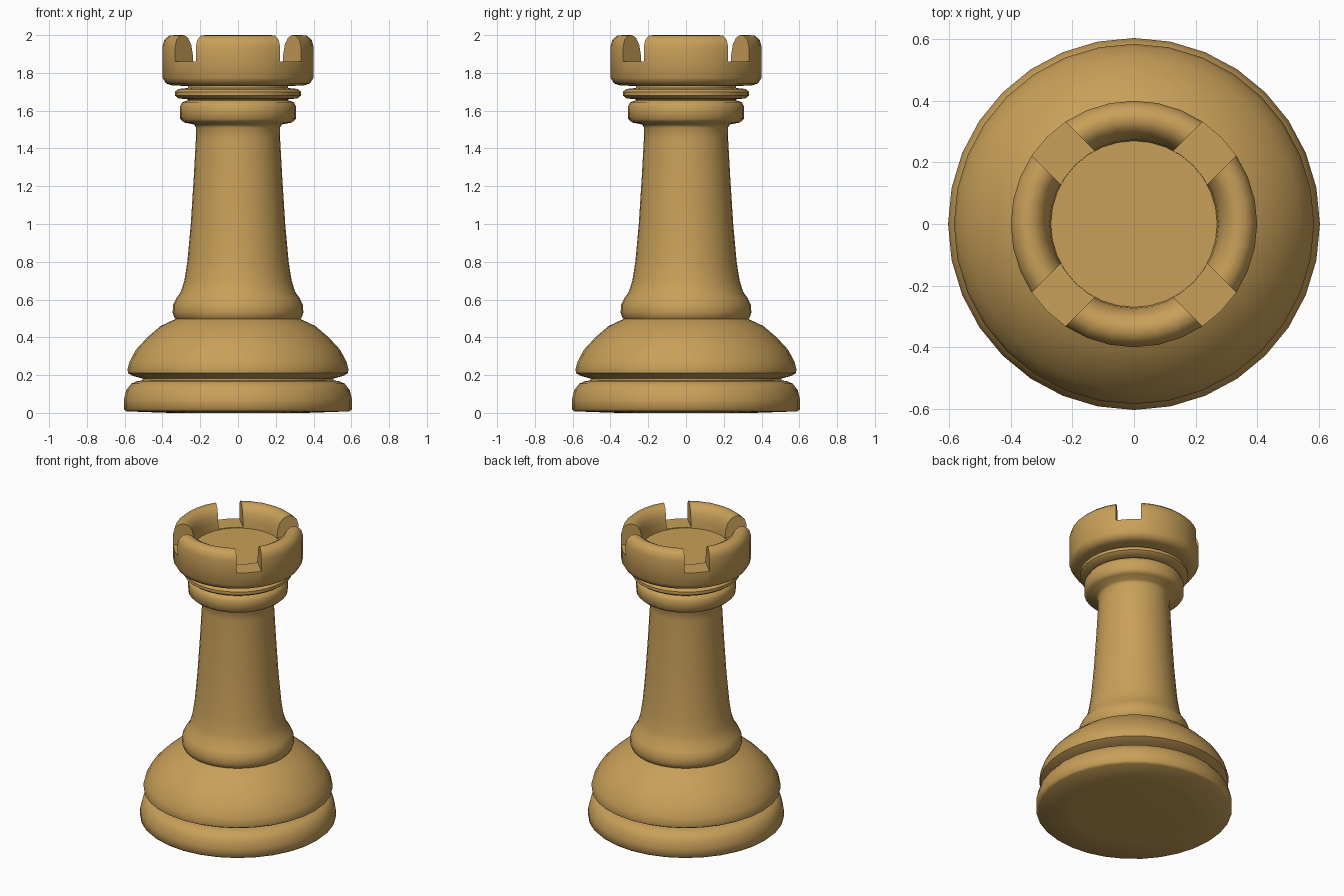
import bpy, bmesh, math
from mathutils import Matrix

cube = bpy.data.objects.get("Cube")
if cube:
    bpy.data.objects.remove(cube, do_unlink=True)

SIDES = 32
NOTCH_WIDTH = 0.155
NOTCH_FLOOR = 1.86

# Turned outline as (radius, height), one list per section, bottom to top
foot = [(0, 0), (0.36, 0), (0.59, 0.008), (0.604, 0.02), (0.604, 0.07),
        (0.592, 0.12), (0.565, 0.155), (0.535, 0.168), (0.505, 0.172)]
dome = [(0.505, 0.182), (0.555, 0.195), (0.582, 0.21), (0.585, 0.23),
        (0.575, 0.27), (0.54, 0.335), (0.48, 0.4), (0.41, 0.46), (0.33, 0.497)]
shaft = [(0.338, 0.507), (0.346, 0.53), (0.344, 0.57), (0.328, 0.605),
         (0.303, 0.64), (0.284, 0.7), (0.268, 0.8), (0.25, 1.0),
         (0.234, 1.25), (0.223, 1.45), (0.222, 1.51)]
collar = [(0.232, 1.527), (0.285, 1.537), (0.307, 1.557), (0.308, 1.62),
          (0.295, 1.645), (0.265, 1.655)]
ring = [(0.265, 1.66), (0.315, 1.665), (0.334, 1.68), (0.334, 1.7),
        (0.315, 1.715), (0.265, 1.72)]
crown = [(0.265, 1.73), (0.35, 1.734), (0.382, 1.745), (0.4, 1.775),
         (0.4, 1.94), (0.39, 1.975), (0.365, 1.997), (0.335, 2.0),
         (0.307, 1.985), (0.285, 1.95), (0.274, 1.9), (0.27, 1.855), (0, 1.855)]


def to_object(name, bm):
    bmesh.ops.recalc_face_normals(bm, faces=bm.faces)
    mesh = bpy.data.meshes.new(name)
    bm.to_mesh(mesh)
    bm.free()
    obj = bpy.data.objects.new(name, mesh)
    bpy.context.collection.objects.link(obj)
    return obj


def lathe(name, outline):
    bm = bmesh.new()
    verts = [bm.verts.new((r, 0, z)) for r, z in outline]
    edges = [bm.edges.new(pair) for pair in zip(verts, verts[1:])]
    bmesh.ops.spin(bm, geom=verts + edges, cent=(0, 0, 0), axis=(0, 0, 1),
                   angle=math.tau, steps=SIDES, use_duplicate=False)
    bmesh.ops.remove_doubles(bm, verts=bm.verts, dist=0.0005)
    return to_object(name, bm)


def notch_cutter(name, angle):
    bm = bmesh.new()
    matrix = (Matrix.Rotation(angle, 4, 'Z')
              @ Matrix.Translation((0, 0, NOTCH_FLOOR + 0.2))
              @ Matrix.Diagonal((1.2, NOTCH_WIDTH, 0.4, 1)))
    bmesh.ops.create_cube(bm, size=1, matrix=matrix)
    obj = to_object(name, bm)
    obj.hide_render = True
    return obj


rook = lathe("rook", foot + dome + shaft + collar + ring + crown)
bpy.ops.object.select_all(action='DESELECT')
rook.select_set(True)
bpy.context.view_layer.objects.active = rook

# Diagonal battlement notches, each cutter crossing the whole crown
for side, angle in (("a", math.pi / 4), ("b", -math.pi / 4)):
    cutter = notch_cutter("notch_cutter_" + side, angle)
    cut = rook.modifiers.new("notch_" + side, 'BOOLEAN')
    cut.operation = 'DIFFERENCE'
    cut.solver = 'EXACT'
    cut.object = cutter
    bpy.ops.object.modifier_apply(modifier=cut.name)
    bpy.data.objects.remove(cutter, do_unlink=True)

bpy.ops.object.shade_smooth_by_angle(angle=math.radians(50))

# Light wood
wood = bpy.data.materials.new("wood")
wood.use_nodes = True
colour = (0.58, 0.35, 0.1, 1)
wood.diffuse_color = colour
wood.node_tree.nodes["Principled BSDF"].inputs["Base Color"].default_value = colour
rook.data.materials.clear()
rook.data.materials.append(wood)
